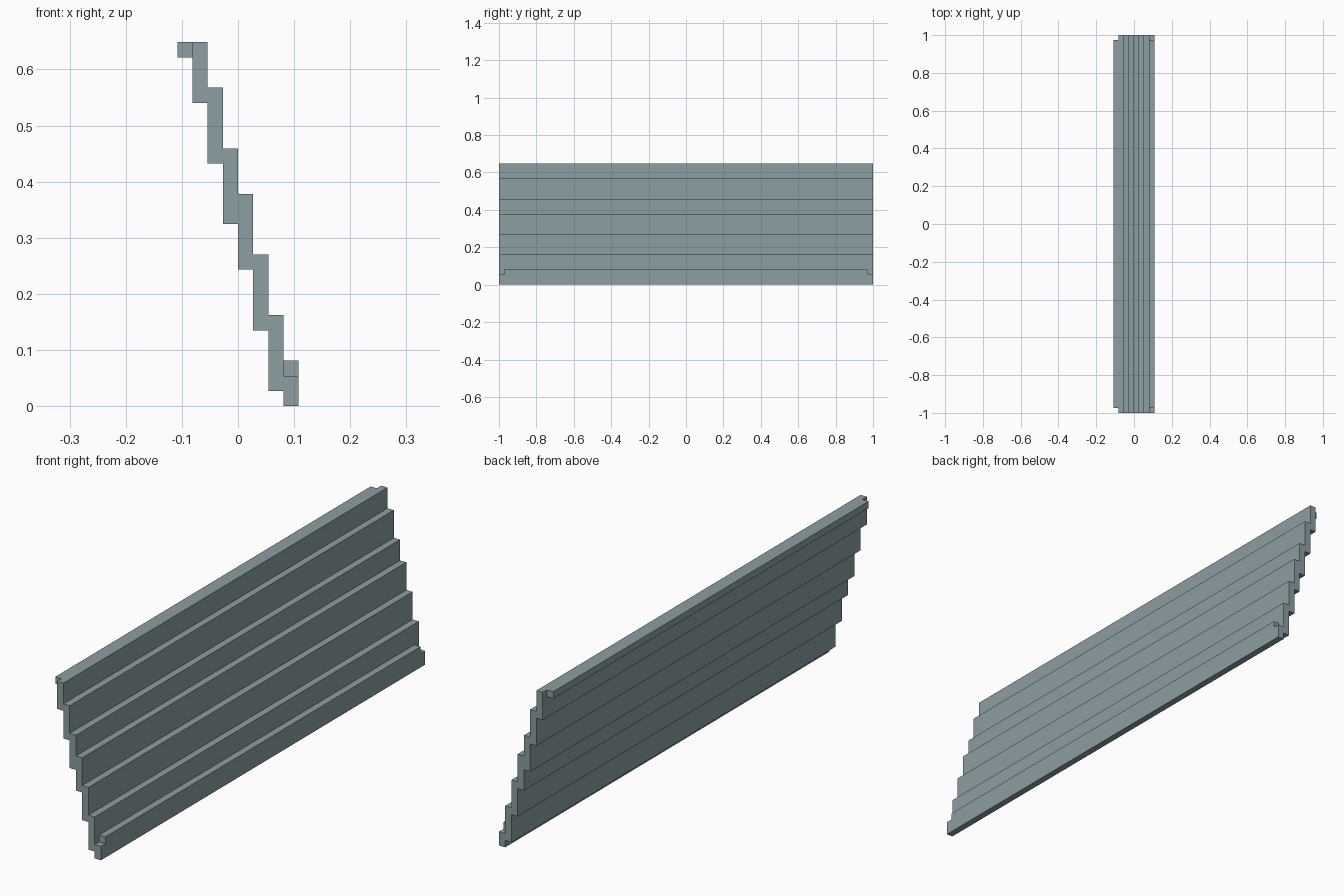
import bpy, bmesh, math
from mathutils import Vector

if "Cube" in bpy.data.objects:
    bpy.data.objects.remove(bpy.data.objects["Cube"])

U = 2 / 74                      # module: the panel is 74 modules long
# bottom and top of each stepped column, from the high edge to the low edge
COLUMNS = [(23, 24), (20, 24), (16, 21), (12, 17), (9, 14), (5, 10), (1, 6), (0, 3)]
Y_CUTS = [-37, -36, 36, 37]     # end strip, long middle, end strip


def filled(i, j, k):
    """True where the panel is solid: column i, length strip j, height layer k."""
    if not (0 <= i < 8 and 0 <= j < 3):
        return False
    low, high = COLUMNS[i]
    lip = (i == 0) or (i == 7 and k == 2)   # both lips stop short of the ends
    return low <= k < high and not (lip and j != 1)


def corner(i, j, k):
    return Vector(((i - 4) * U, Y_CUTS[j] * U, k * U))


# Stepped panel: outer skin of the filled cells
bm = bmesh.new()
for i in range(8):
    for j in range(3):
        for k in range(24):
            if not filled(i, j, k):
                continue
            cell = (i, j, k)
            for axis in range(3):
                for side in (0, 1):
                    near = list(cell)
                    near[axis] += 2 * side - 1
                    if filled(*near):
                        continue
                    a, b = (axis + 1) % 3, (axis + 2) % 3
                    ring = []
                    for da, db in ((0, 0), (1, 0), (1, 1), (0, 1)):
                        p = list(cell)
                        p[axis] += side
                        p[a] += da
                        p[b] += db
                        ring.append(bm.verts.new(corner(*p)))
                    bm.faces.new(ring if side else ring[::-1])

# Join the skin and merge it into large flat faces
bmesh.ops.remove_doubles(bm, verts=bm.verts, dist=1e-5)
bmesh.ops.dissolve_limit(bm, angle_limit=math.radians(1), verts=bm.verts, edges=bm.edges)

mesh = bpy.data.meshes.new("stepped_panel")
bm.to_mesh(mesh)
bm.free()
panel = bpy.data.objects.new("stepped_panel", mesh)
bpy.context.collection.objects.link(panel)

# Grey-blue metal colour
mat = bpy.data.materials.new("grey_blue")
mat.diffuse_color = (0.262, 0.342, 0.362, 1)
mat.use_nodes = True
mat.node_tree.nodes["Principled BSDF"].inputs["Base Color"].default_value = mat.diffuse_color
mesh.materials.append(mat)
